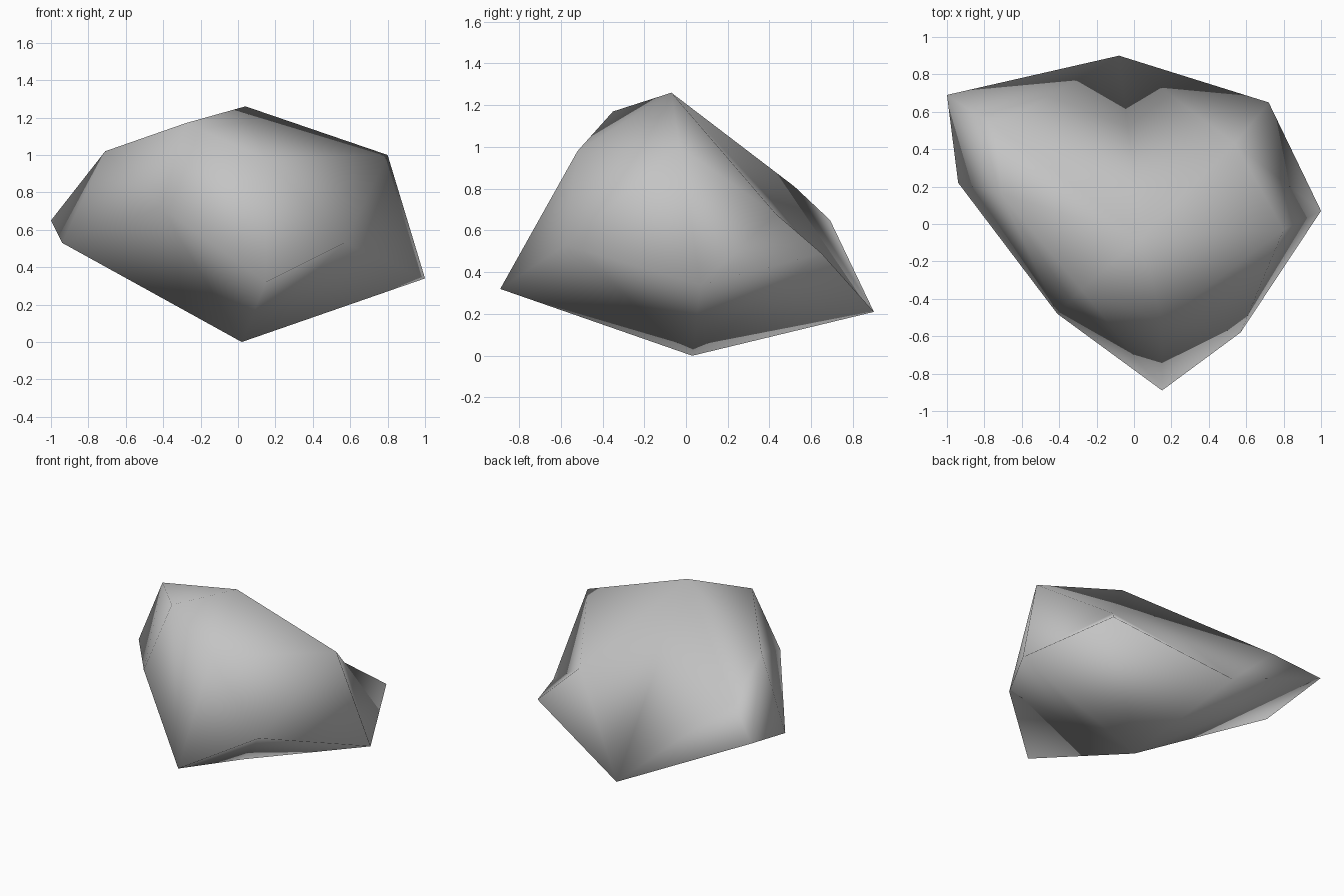
import bpy
import bmesh

cube = bpy.data.objects.get("Cube")
if cube:
    bpy.data.objects.remove(cube, do_unlink=True)

# Stone colour
stone = bpy.data.materials.new("stone_grey")
stone.use_nodes = True
colour = (0.55, 0.55, 0.55, 1)
stone.diffuse_color = colour
bsdf = next(n for n in stone.node_tree.nodes if n.type == 'BSDF_PRINCIPLED')
bsdf.inputs["Base Color"].default_value = colour
bsdf.inputs["Roughness"].default_value = 0.9

# Corners of the boulder: wide rim, upper shoulder, and two poles
rim = {
    "back_right": (-1, .69, .65), "back": (-.08, .9, .21),
    "back_left": (.72, .65, .49), "left": (1, .07, .34),
    "front_left": (.57, -.58, .53), "front": (.15, -.89, .32),
    "front_right": (-.41, -.48, .72), "right": (-.94, .22, .53),
}
shoulder = {
    "high_right": (-.71, .16, 1.02), "high_back": (-.74, .52, .81),
    "hollow": (.54, .43, .68), "high_left": (.8, -.03, 1),
    "brow": (.15, -.52, .98), "crest": (-.28, -.35, 1.17),
}
poles = {"peak": (.04, -.07, 1.26), "base": (.02, .03, 0)}

bm = bmesh.new()
corner = {name: bm.verts.new(co)
          for group in (rim, shoulder, poles) for name, co in group.items()}


def fan(centre, *chain):
    """Triangles from one corner to each step along a chain of corners."""
    for first, second in zip(chain, chain[1:]):
        bm.faces.new([corner[n] for n in (centre, first, second)])


# Underside and crown
loop = list(rim)
fan("base", *reversed(loop), loop[-1])
fan("peak", "high_right", "crest", "brow", "high_left", "hollow",
    "back", "high_back", "high_right")

# Sides between rim and shoulder
fan("high_back", "high_right", "back_right", "back")
fan("hollow", "back", "back_left", "left", "high_left")
fan("high_left", "left", "front_left", "brow")
fan("brow", "front_left", "front", "crest")
fan("crest", "front", "front_right", "high_right")
fan("high_right", "front_right", "right", "back_right")

bmesh.ops.recalc_face_normals(bm, faces=bm.faces)
for face in bm.faces:
    face.smooth = True

mesh = bpy.data.meshes.new("boulder")
bm.to_mesh(mesh)
bm.free()
mesh.materials.append(stone)
boulder = bpy.data.objects.new("boulder", mesh)
bpy.context.collection.objects.link(boulder)
